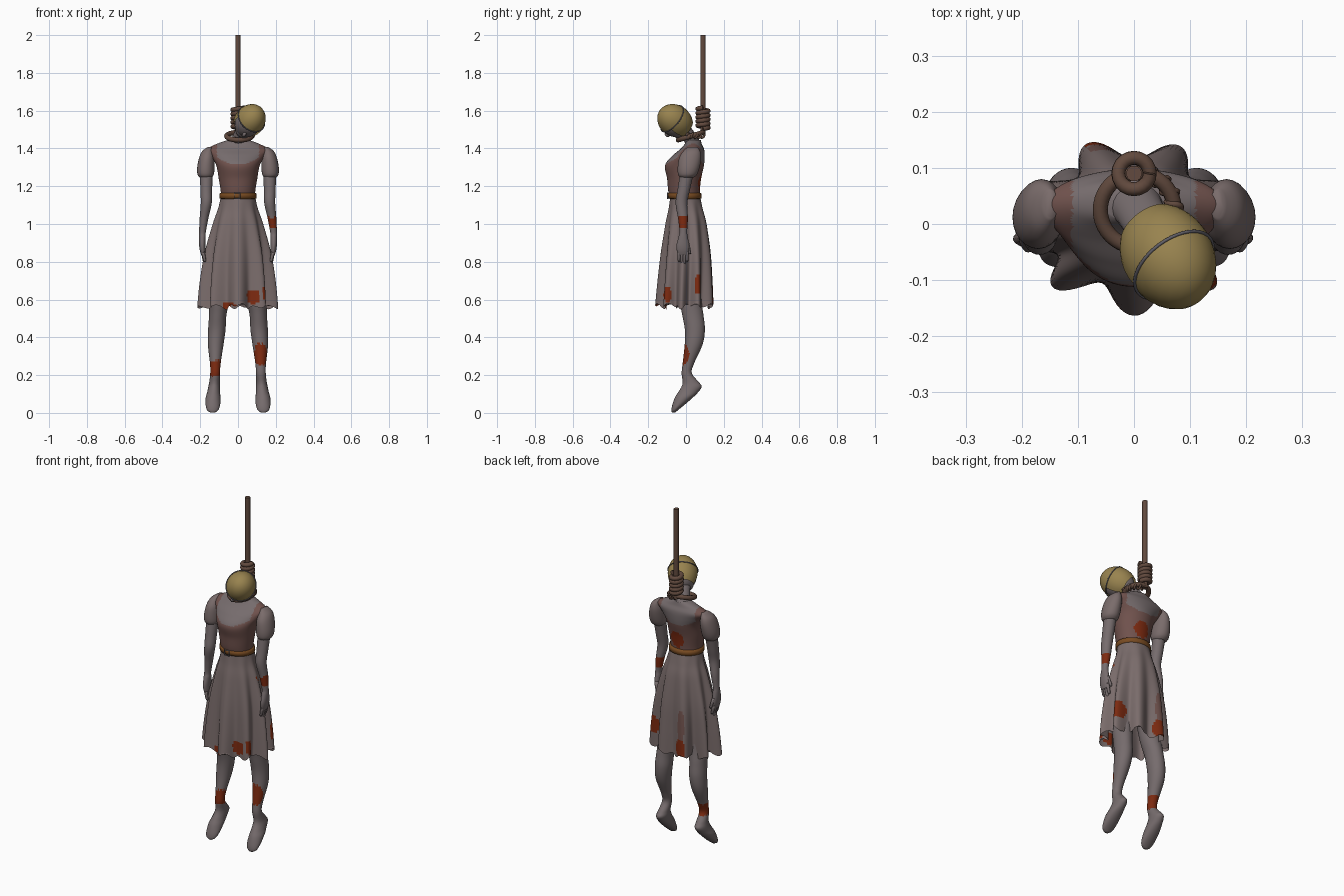
import bpy, bmesh, math, random
from mathutils import Vector, Matrix

if "Cube" in bpy.data.objects:
    bpy.data.objects.remove(bpy.data.objects["Cube"])

random.seed(4)


def mat(name, r, g, b):
    m = bpy.data.materials.new(name)
    m.diffuse_color = [((c / 255 + 0.055) / 1.055) ** 2.4 for c in (r, g, b)] + [1]
    m.use_nodes = True
    m.node_tree.nodes["Principled BSDF"].inputs["Base Color"].default_value = m.diffuse_color
    return m


SKIN = mat("grey_skin", 118, 108, 109)
DRESS = mat("grey_cloth", 122, 108, 107)
BODICE = mat("brown_bodice", 112, 82, 77)
BLOOD = mat("red_stain", 125, 42, 16)
BELT = mat("belt_leather", 122, 76, 34)
HAIR = mat("yellow_hair", 152, 131, 79)
ROPE = mat("rope_brown", 98, 74, 62)
METAL = mat("dull_metal", 98, 96, 104)

# stains as ellipsoids: centre, radii
STAINS = [((.08, -.14, .615), (.036, .08, .045)), ((-.05, -.14, .565), (.04, .07, .025)),
          ((.17, -.1, .63), (.05, .03, .05)), ((.18, .07, .68), (.07, .025, .055)),
          ((-.055, .14, .61), (.035, .07, .06)),
          ((-.115, 0, .235), (.06, .07, .045)), ((.12, -.01, .31), (.04, .045, .06)),
          ((.18, -.01, 1.01), (.05, .05, .033)), ((.01, .09, 1.22), (.05, .05, .05))]


def stained(c):
    for p, r in STAINS:
        if sum(((c[i] - p[i]) / r[i]) ** 2 for i in range(3)) < 1 + random.uniform(-.15, .15):
            return True
    return False


def finish(bm, name, mats, rule=None):
    bmesh.ops.recalc_face_normals(bm, faces=bm.faces)
    for f in bm.faces:
        f.smooth = True
        if rule:
            f.material_index = rule(f.calc_center_median())
    me = bpy.data.meshes.new(name)
    bm.to_mesh(me)
    bm.free()
    for m in mats:
        me.materials.append(m)
    ob = bpy.data.objects.new(name, me)
    bpy.context.collection.objects.link(ob)
    return ob


def spline(secs, steps):
    """Catmull-Rom through the sections"""
    out = []
    for i in range(len(secs) - 1):
        p0, p1, p2, p3 = (secs[max(0, min(len(secs) - 1, i + k))] for k in (-1, 0, 1, 2))
        for s in range(steps):
            t = s / steps
            out.append([.5 * (2 * b + (c - a) * t + (2 * a - 5 * b + 4 * c - d) * t * t
                              + (3 * b - a - 3 * c + d) * t ** 3)
                        for a, b, c, d in zip(p0, p1, p2, p3)])
    return out + [list(secs[-1])]


def loft(name, secs, mats, rule=None, sides=20, steps=4, wave=None, cap=True, ragged=0):
    """Horizontal elliptical rings (z, cx, cy, rx, ry) skinned into one part"""
    bm = bmesh.new()
    rings = []
    for k, (z, cx, cy, rx, ry) in enumerate(spline(secs, steps)):
        ring = []
        for j in range(sides):
            a = 2 * math.pi * j / sides
            w = wave(z, a) if wave else 1
            dz = ragged * (math.sin(7 * a) + math.sin(17 * a + 1)) if k == 0 else 0
            ring.append(bm.verts.new((cx + rx * w * math.cos(a), cy + ry * w * math.sin(a), z + dz)))
        rings.append(ring)
    for a, b in zip(rings, rings[1:]):
        for j in range(sides):
            n = (j + 1) % sides
            bm.faces.new((a[j], a[n], b[n], b[j]))
    if cap:
        bm.faces.new(rings[0])
        bm.faces.new(rings[-1])
    return finish(bm, name, mats, rule)


def rope(name, pts, radius, material, cyclic=False):
    cu = bpy.data.curves.new(name, 'CURVE')
    cu.dimensions = '3D'
    cu.bevel_depth = radius
    cu.bevel_resolution = 3
    cu.use_fill_caps = True
    sp = cu.splines.new('POLY')
    sp.points.add(len(pts) - 1)
    for q, p in zip(sp.points, pts):
        q.co = (*p, 1)
    sp.use_cyclic_u = cyclic
    cu.materials.append(material)
    ob = bpy.data.objects.new(name, cu)
    bpy.context.collection.objects.link(ob)
    bpy.ops.object.select_all(action='DESELECT')
    ob.select_set(True)
    bpy.context.view_layer.objects.active = ob
    bpy.ops.object.convert(target='MESH')


# torso with scooped bodice and shoulder straps
def torso_rule(c):
    if stained(c):
        return 2
    x = abs(c.x)
    return 1 if c.z < 1.315 + 3 * x * x or .11 < x < .15 else 0


loft("torso", [(1.11, 0, 0, .088, .075), (1.17, 0, -.01, .091, .083), (1.24, 0, -.01, .102, .09),
               (1.31, 0, -.008, .115, .103), (1.36, 0, .013, .142, .086), (1.395, 0, .032, .16, .064),
               (1.422, 0, .038, .118, .046), (1.445, .003, .04, .055, .038)],
     [SKIN, BODICE, BLOOD], torso_rule, sides=96, steps=8)
loft("neck", [(1.42, 0, .04, .052, .042), (1.46, .012, .02, .043, .042), (1.53, .04, -.03, .042, .042)], [SKIN])


# pleated skirt with ragged hem
def pleats(z, a):
    t = max(0, (1.13 - z) / .57)
    return 1 + .165 * t ** .8 * math.cos(9 * (a + math.pi / 2) + .5 * math.sin(2 * a)) + .03 * t * math.sin(4 * a + 1)


def skirt_rule(c):
    if stained(c):
        return 1
    return 2 if c.y > 0 and ((c.x + .06) / .022) ** 2 + ((c.z - .74) / .1) ** 2 < 1 else 0


loft("skirt", [(.565, 0, -.003, .183, .135), (.7, 0, 0, .177, .131), (.85, 0, .003, .161, .123),
               (1.0, 0, .003, .128, .106), (1.08, 0, 0, .104, .09), (1.15, 0, -.005, .09, .078)],
     [DRESS, BLOOD, BODICE], skirt_rule, sides=160, steps=9, wave=pleats, cap=False, ragged=.009)

# belt and buckle
loft("belt", [(1.132, 0, -.004, .09, .078), (1.136, 0, -.005, .099, .088), (1.162, 0, -.008, .097, .089),
              (1.166, 0, -.008, .088, .08)], [BELT], sides=32, steps=1)
rope("buckle", [(x, -.097, z) for x, z in ((-.02, 1.134), (.01, 1.134), (.01, 1.164), (-.02, 1.164))],
     .0035, METAL, True)

for s, side in ((-1, "left"), (1, "right")):
    # puffed sleeve
    loft(side + "_sleeve", [(1.245, s * .17, .005, .03, .035), (1.262, s * .171, .008, .043, .05),
                            (1.30, s * .17, .014, .046, .058), (1.35, s * .165, .022, .041, .058),
                            (1.385, s * .16, .03, .03, .045), (1.408, s * .148, .035, .012, .025)],
         [DRESS], sides=24)
    # arm and palm
    loft(side + "_arm", [(.835, s * .184, -.016, .01, .026), (.86, s * .187, -.017, .015, .032),
                         (.89, s * .189, -.017, .017, .033),
                         (.93, s * .189, -.015, .018, .025), (.96, s * .188, -.014, .018, .02),
                         (1.03, s * .18, -.016, .023, .026), (1.11, s * .168, -.024, .029, .031),
                         (1.18, s * .168, -.012, .031, .033), (1.27, s * .168, .005, .034, .036)],
         [SKIN, BLOOD], lambda c: int(stained(c)), sides=24, steps=6)
    # fingers and thumb
    for i in range(5):
        y = -.037 + i * .014
        tip = (.80, .79, .785, .80, .84)[i]
        top = .86 if i < 4 else .9
        loft(f"{side}_finger_{i + 1}", [(tip, s * .174, y, .003, .003), (tip + .01, s * .177, y, .008, .008),
                                        (top, s * .187, min(y, .008), .01, .009)],
             [SKIN], sides=8, steps=2)
    # leg with drooping foot
    loft(side + "_leg", [(.002, s * .134, -.066, .012, .008), (.014, s * .134, -.06, .029, .017),
                         (.04, s * .133, -.042, .038, .031), (.08, s * .132, -.012, .039, .047),
                         (.11, s * .129, .012, .034, .053), (.14, s * .126, .03, .031, .053),
                         (.165, s * .124, .024, .028, .042),
                         (.21, s * .121, .004, .026, .027), (.26, s * .12, .012, .028, .03),
                         (.36, s * .118, .04, .041, .047), (.44, s * .112, .047, .046, .053),
                         (.52, s * .107, .036, .046, .056), (.62, s * .095, .02, .055, .06),
                         (.85, s * .07, .005, .065, .07)],
         [SKIN, BLOOD], lambda c: int(stained(c)), sides=32, steps=7)

# head frame: axis through the crown, face turned downward
crown = Vector((.45, -.66, .52)).normalized()
face = Vector((-.35, -.4, -.85))
face = (face - crown * face.dot(crown)).normalized()
ear = crown.cross(face)
centre = Vector((.058, -.058, 1.54))
frame = Matrix((ear, face, crown)).transposed().to_4x4()


def ball(name, loc, size, material, keep=None, seg=32):
    bm = bmesh.new()
    bmesh.ops.create_uvsphere(bm, u_segments=seg, v_segments=seg // 2, radius=1)
    if keep:
        drop = [f for f in bm.faces if not keep(f.calc_center_median())]
        bmesh.ops.delete(bm, geom=drop, context='FACES')
    place = Matrix.Translation(centre) @ frame @ Matrix.Translation(loc) @ Matrix.Diagonal((*size, 1))
    bmesh.ops.transform(bm, matrix=place, verts=bm.verts)
    return finish(bm, name, [material])


ball("head", (0, 0, 0), (.07, .078, .092), SKIN)
ball("jaw", (0, .025, -.05), (.043, .04, .042), SKIN, seg=20)
ball("nose", (0, .08, -.02), (.01, .012, .017), SKIN, seg=10)
ball("hair", (0, -.004, .004), (.08, .085, .104), HAIR,
     lambda c: c.z > .2 or (c.y < .35 and c.z > -.75))
# hair band
band = []
for j in range(40):
    a = 2 * math.pi * j / 40
    band.append(centre + frame.to_3x3() @ Vector((.079 * math.cos(a), .084 * math.sin(a) - .004, .026)))
rope("hair_band", band, .003, METAL, True)

# hanging rope, coiled knot and loop
rope("rope", [(0, .09, 1.47), (0, .09, 2.0)], .0145, ROPE)
turns = 5
rope("rope_coil", [(.028 * math.cos(t * math.pi / 10), .09 + .028 * math.sin(t * math.pi / 10),
                    1.505 + .11 * t / (20 * turns)) for t in range(20 * turns + 1)], .0125, ROPE)
rope("rope_loop", [(.006 + .066 * math.cos(2 * math.pi * j / 40), .025 + .066 * math.sin(2 * math.pi * j / 40),
                    1.465 + .02 * math.sin(2 * math.pi * j / 40)) for j in range(40)], .0135, ROPE, True)
rope("rope_twist", [(.006 + (.066 + .012 * math.cos(j * .6)) * math.cos(-.3 + j * .035),
                     .025 + (.066 + .012 * math.cos(j * .6)) * math.sin(-.3 + j * .035),
                     1.468 + .012 * math.sin(j * .6)) for j in range(50)], .006, ROPE)
